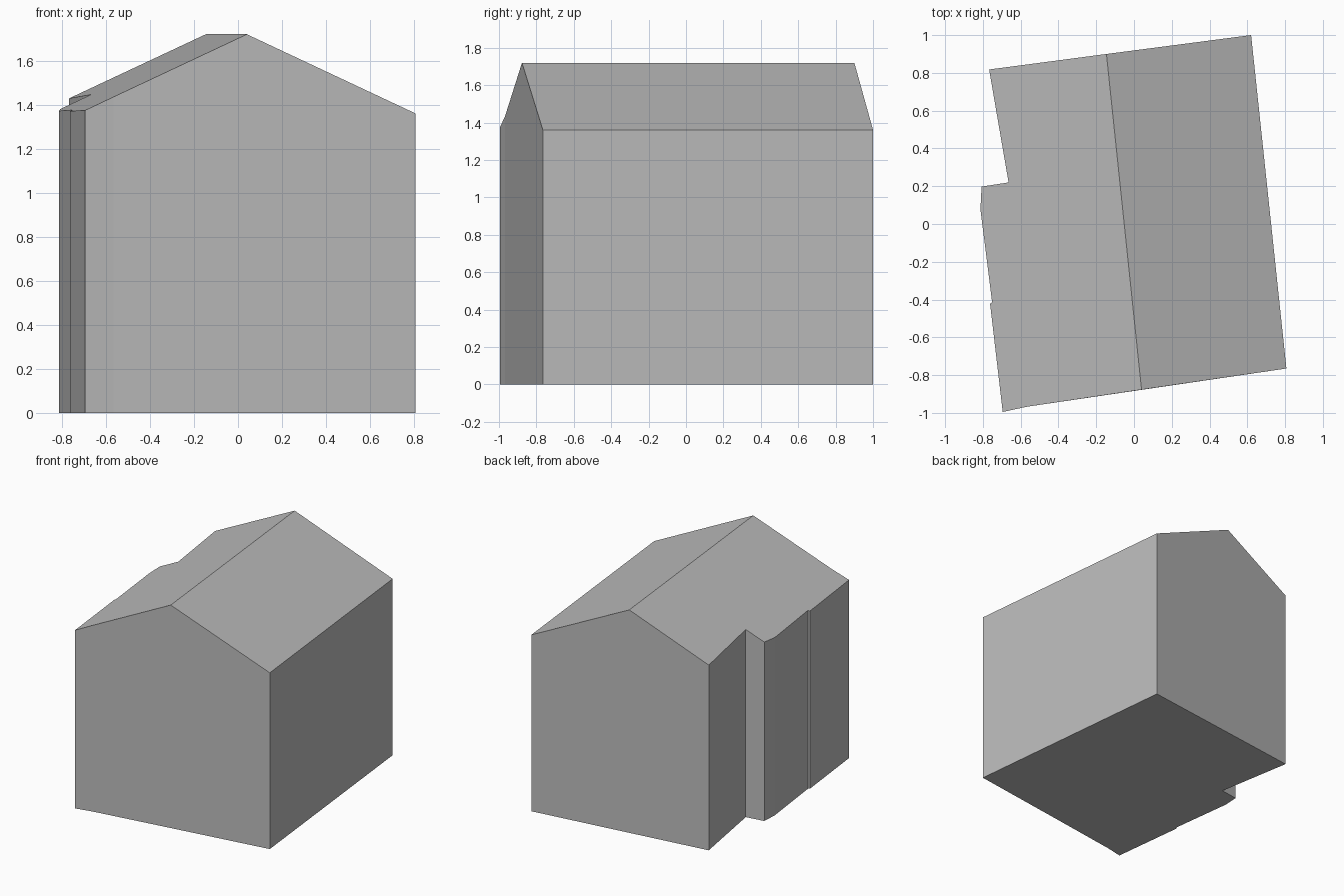
import bpy
import bmesh
from mathutils import Vector

cube = bpy.data.objects.get("Cube")
if cube:
    bpy.data.objects.remove(cube, do_unlink=True)

RIDGE_HEIGHT = 1.72
ROOF_SLOPE = 0.465

# Plain grey for walls and roof
grey = bpy.data.materials.new("plain_grey")
grey.use_nodes = True
colour = (0.5, 0.5, 0.5, 1.0)
grey.diffuse_color = colour
grey.node_tree.nodes["Principled BSDF"].inputs["Base Color"].default_value = colour

# Footprint, counter-clockwise from the front gable to the back gable and round
ridge_front, ridge_back = Vector((0.04, -0.877)), Vector((-0.146, 0.9))
right_side = [(0.807, -0.765), (0.62, 1.0)]
left_side = [(-0.767, 0.818), (-0.664, 0.22), (-0.807, 0.198), (-0.813, 0.077),
             (-0.751, -0.415), (-0.762, -0.422), (-0.695, -0.995), (-0.565, -0.967)]
outline = [ridge_front, *map(Vector, right_side), ridge_back, *map(Vector, left_side)]
back = 1 + len(right_side)
ridge_dir = (ridge_back - ridge_front).normalized()


def roof_height(point):
    """Roof falls evenly with distance from the ridge line."""
    return RIDGE_HEIGHT - ROOF_SLOPE * abs(ridge_dir.cross(point - ridge_front))


bm = bmesh.new()
base = [bm.verts.new((p.x, p.y, 0)) for p in outline]
top = [bm.verts.new((p.x, p.y, roof_height(p))) for p in outline]

# Floor, walls and the two roof slopes
bm.faces.new(base[::-1])
for i in range(len(outline)):
    j = (i + 1) % len(outline)
    bm.faces.new((base[i], base[j], top[j], top[i]))
bm.faces.new(top[:back + 1])
bm.faces.new(top[back:] + top[:1])

# Join the halves of each gable wall into one flat face
seams = [e for e in bm.edges if set(e.verts) in ({base[0], top[0]}, {base[back], top[back]})]
bmesh.ops.dissolve_edges(bm, edges=seams, use_verts=False)
bmesh.ops.recalc_face_normals(bm, faces=bm.faces)

mesh = bpy.data.meshes.new("gabled_house")
bm.to_mesh(mesh)
bm.free()
mesh.materials.append(grey)
house = bpy.data.objects.new("gabled_house", mesh)
bpy.context.collection.objects.link(house)
